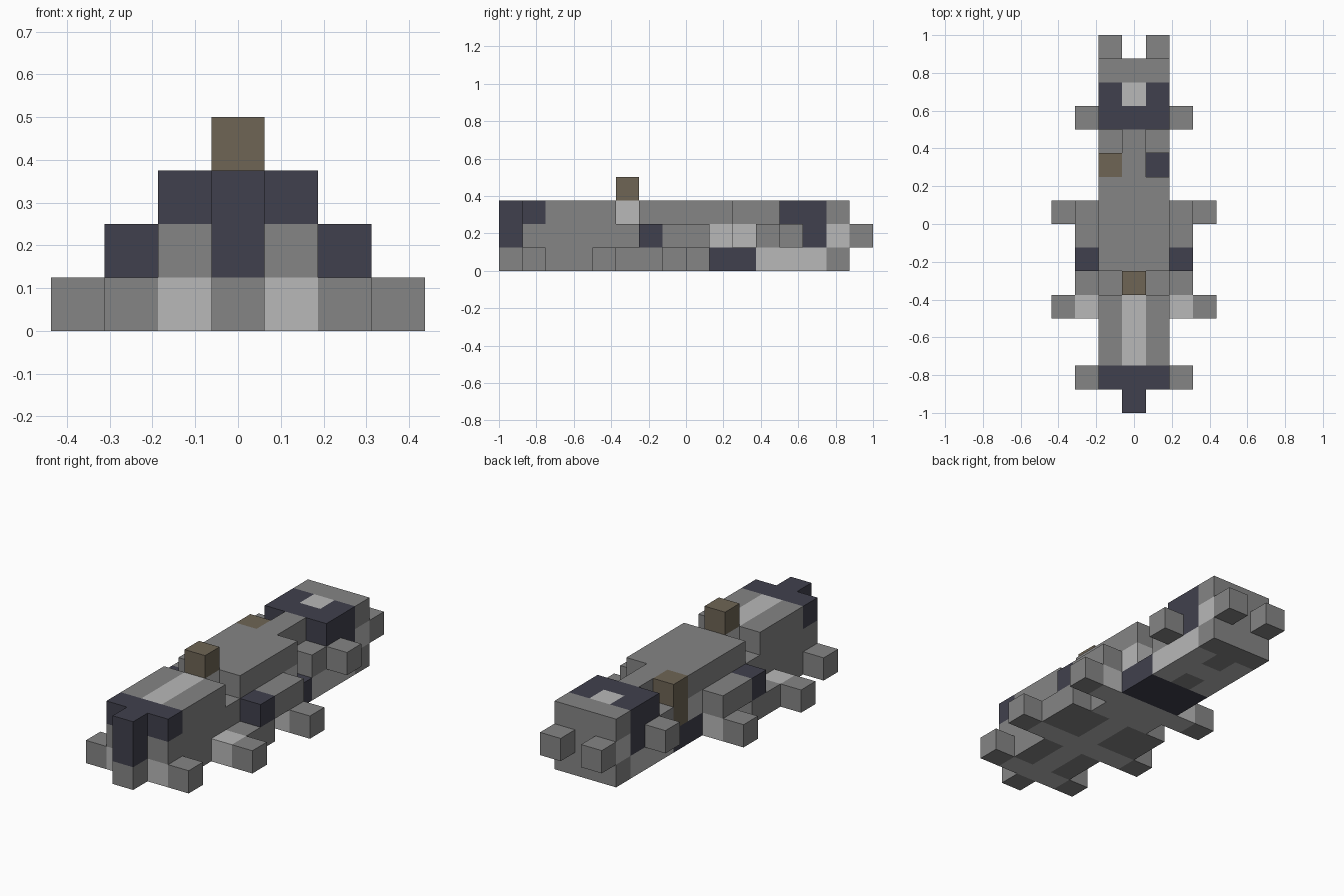
import bpy
import bmesh
from mathutils import Vector

if "Cube" in bpy.data.objects:
    bpy.data.objects.remove(bpy.data.objects["Cube"], do_unlink=True)

UNIT = 0.125  # edge of one block


def material(name, rgb):
    m = bpy.data.materials.new(name)
    m.use_nodes = True
    colour = (*rgb, 1.0)
    m.diffuse_color = colour
    m.node_tree.nodes["Principled BSDF"].inputs["Base Color"].default_value = colour
    return m


GREY = material("hull grey", (0.235, 0.235, 0.235))
LIGHT = material("light grey", (0.479, 0.479, 0.479))
DARK = material("dark slate", (0.051, 0.051, 0.074))
BROWN = material("brown", (0.156, 0.13, 0.091))

cells = {}   # block position -> (part name, material)


def span(r):
    return range(r[0], r[1] + 1) if isinstance(r, tuple) else (r,)


def blocks(name, mat, xs, ys, zs, mirror=False):
    """Fill block ranges; y counts from the nose, later parts replace earlier ones."""
    for x in span(xs):
        for y in span(ys):
            for z in span(zs):
                cells[x, y, z] = (name, mat)
                if mirror:
                    cells[-x, y, z] = (name, mat)


def clear(xs, ys, zs):
    for x in span(xs):
        for y in span(ys):
            for z in span(zs):
                for side in (x, -x):
                    cells.pop((side, y, z), None)


# Main hull with its notches
blocks("hull", GREY, (-1, 1), (1, 14), (0, 2))
clear(1, 5, 2)
clear(1, (10, 11), 2)
clear(1, 10, 1)

# Keel and lower plating
blocks("keel", LIGHT, 0, (1, 8), 0)
blocks("nose_plate", LIGHT, 1, 1, 0, True)
blocks("keel_crossbar", LIGHT, (-2, 2), 4, 0)
blocks("keel_crossbar", LIGHT, (-2, 2), 8, 0)
blocks("belly_band", DARK, (-1, 1), (9, 10), 0)
blocks("rear_skirt", LIGHT, 1, (11, 13), 0, True)
blocks("rear_keel", LIGHT, 0, 12, 0)
blocks("side_vent", LIGHT, (-1, 1), 9, 1)
blocks("side_vent", LIGHT, 0, 10, 1)

# Nose
blocks("nose_foot", GREY, 0, 0, 0)
blocks("nose_post", DARK, 0, (0, 1), (1, 2))
blocks("nose_cap", DARK, (-1, 1), 1, 2)
blocks("front_fin", GREY, 2, 1, 0, True)

# Deck
blocks("deck_stripe", LIGHT, 0, (2, 5), 2)
blocks("turret", BROWN, 0, 5, 3)
blocks("side_hatch", BROWN, -1, 10, (1, 2))
blocks("rear_cap", DARK, (-1, 1), (12, 13), 2)
blocks("rear_cap", DARK, 1, 13, 1, True)
blocks("rear_light", LIGHT, 0, 13, 2)

# Side pods and fins
blocks("side_pod_base", GREY, 2, (5, 6), 0, True)
blocks("side_pod_front", DARK, 2, 6, 1, True)
blocks("side_pod", GREY, 2, (7, 8), 1, True)
blocks("side_fin", GREY, 3, 4, 0, True)
blocks("side_fin", GREY, 3, 8, 0, True)
blocks("rear_fin", GREY, 2, 12, 1, True)
blocks("exhaust", GREY, 1, 15, 1, True)

AXES = [Vector(v) for v in ((1, 0, 0), (-1, 0, 0), (0, 1, 0),
                            (0, -1, 0), (0, 0, 1), (0, 0, -1))]


def face_material(cell, n, mat):
    """Single painted faces on the hull blocks."""
    x, y, z = cell
    if y == 14 and z == 1 and n.x:
        return LIGHT
    if y == 7 and z == 0 and n.z < 0:
        return LIGHT
    return mat


def build(part):
    """Make one object from the exposed block faces of a part."""
    bm = bmesh.new()
    mats = []
    for cell, (name, mat) in cells.items():
        if name != part:
            continue
        centre = Vector((cell[0], cell[1] - 7.5, cell[2] + 0.5))
        for n in AXES:
            if tuple(int(a + b) for a, b in zip(cell, n)) in cells:
                continue
            u = Vector((n.y, n.z, n.x))
            v = n.cross(u)
            corners = [centre + (n + u * a + v * b) / 2
                       for a, b in ((-1, -1), (1, -1), (1, 1), (-1, 1))]
            face = bm.faces.new([bm.verts.new(c * UNIT) for c in corners])
            m = face_material(cell, n, mat)
            if m not in mats:
                mats.append(m)
            face.material_index = mats.index(m)
    if bm.faces:
        bmesh.ops.remove_doubles(bm, verts=bm.verts, dist=0.001)
        bmesh.ops.dissolve_limit(bm, angle_limit=0.01, verts=bm.verts,
                                 edges=bm.edges, delimit={'MATERIAL'})
        mesh = bpy.data.meshes.new(part)
        bm.to_mesh(mesh)
        for m in mats:
            mesh.materials.append(m)
        bpy.context.collection.objects.link(bpy.data.objects.new(part, mesh))
    bm.free()


for part in sorted({name for name, _ in cells.values()}):
    build(part)
